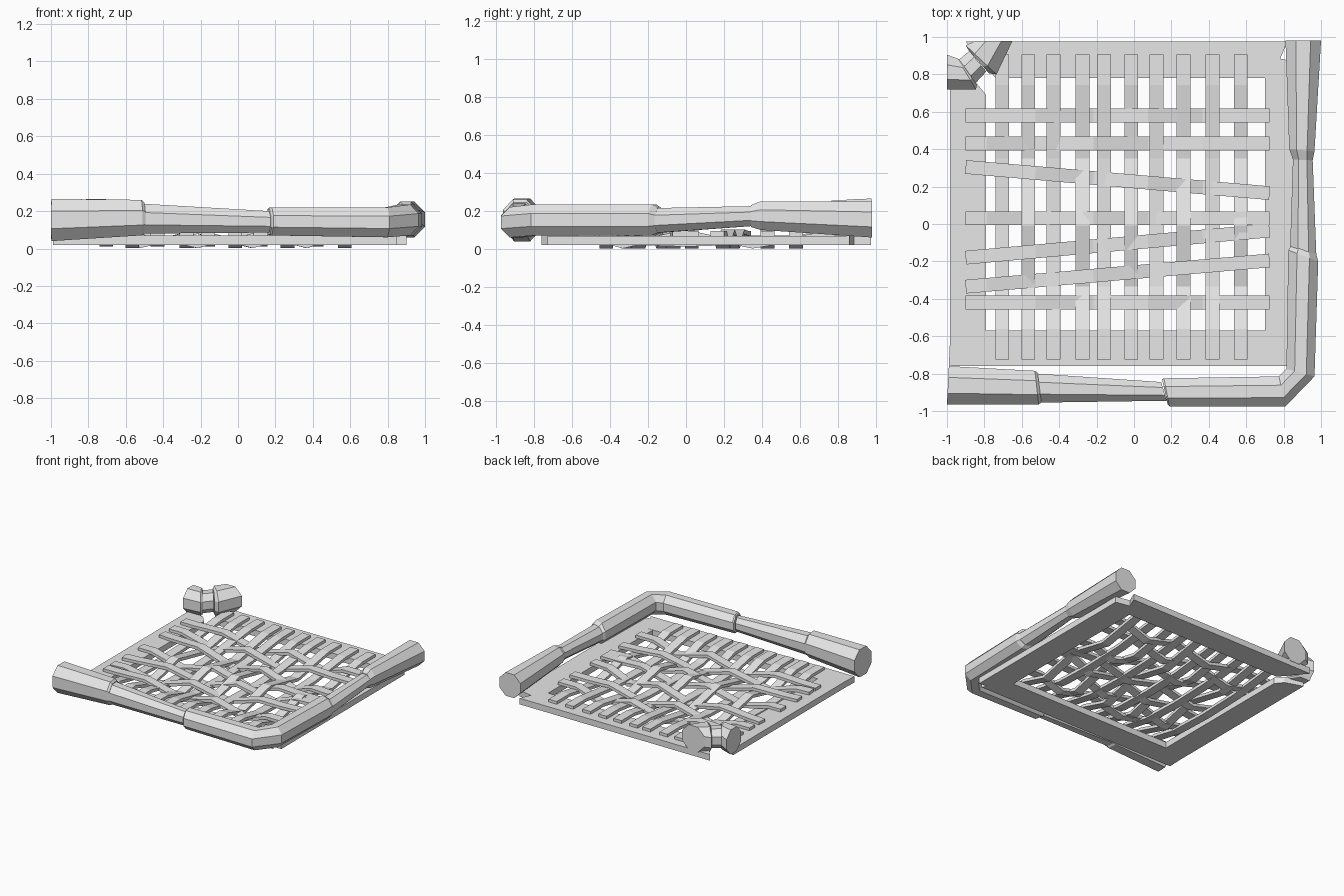
import bpy, bmesh, math
from mathutils import Vector

cube = bpy.data.objects.get("Cube")
if cube:
    bpy.data.objects.remove(cube, do_unlink=True)

grey = bpy.data.materials.new("plain_grey")
grey.use_nodes = True
COLOUR = (0.8, 0.8, 0.8, 1)
grey.diffuse_color = COLOUR
grey.node_tree.nodes["Principled BSDF"].inputs["Base Color"].default_value = COLOUR


def loft(name, rings):
    """Join a row of closed rings into a capped solid."""
    bm = bmesh.new()
    rows = [[bm.verts.new(p) for p in ring] for ring in rings]
    n = len(rows[0])
    for a, b in zip(rows, rows[1:]):
        for i in range(n):
            j = (i + 1) % n
            bm.faces.new((a[i], a[j], b[j], b[i]))
    bm.faces.new(rows[0])
    bm.faces.new(rows[-1])
    bmesh.ops.recalc_face_normals(bm, faces=bm.faces)
    mesh = bpy.data.meshes.new(name)
    bm.to_mesh(mesh)
    bm.free()
    mesh.materials.append(grey)
    obj = bpy.data.objects.new(name, mesh)
    bpy.context.collection.objects.link(obj)
    return obj


def octagon(x1, y1, x2, y2, low, high):
    """Upright eight-sided ring between two plan points and two heights."""
    a, b = Vector((x1, y1, 0)), Vector((x2, y2, 0))
    grow = 0.5 / math.cos(math.pi / 8)
    ring = []
    for i in range(8):
        t = math.pi / 8 + i * math.pi / 4
        p = (a + b) / 2 + (b - a) * grow * math.cos(t)
        p.z = (low + high) / 2 + (high - low) * grow * math.sin(t)
        ring.append(p)
    return ring


def tube(name, *sections):
    return loft(name, [octagon(*s) for s in sections])


def plank(name, outline, low=0.02, high=0.07):
    return loft(name, [[(x, y, z) for x, y in outline] for z in (low, high)])


def slat(name, start, end, knots, width=0.073, thick=0.024):
    """Bent strip; knots pair a fraction of the length with a height."""
    a, b = Vector((*start, 0)), Vector((*end, 0))
    d = (b - a).normalized()
    side = Vector((-d.y, d.x, 0)) * width / 2
    up = Vector((0, 0, thick / 2))
    rings = []
    for f, z in knots:
        c = a.lerp(b, f) + Vector((0, 0, z))
        rings.append([c - side - up, c + side - up, c + side + up, c - side + up])
    return loft(name, rings)


# Flat frame planks
plank("front_plank", [(-.99, -.76), (.85, -.76), (.75, -.57), (-.79, -.57),
                      (-.79, -.69), (-.985, -.65)])
plank("side_plank_a", [(-.985, -.65), (-.79, -.69), (-.79, .69), (-.84, .75), (-.985, .8)])
plank("back_plank", [(-.9, .975), (-.74, .78), (.7, .78), (.78, .88), (.82, .975)])
plank("side_plank_b", [(.7, .9), (.9, .86), (.9, -.73), (.82, -.72), (.75, -.57), (.7, -.57)],
      high=0.069)

# Lengthwise slats, woven alternately high and low
REST, LOW, HIGH = 0.081, 0.014, 0.09
for i, x in enumerate([-.705, -.565, -.43, -.275, -.16, -.015, .12, .265, .42, .57]):
    u, v = (LOW, HIGH) if i % 2 else (0.035, LOW + 0.01)
    knots = [(0, REST), (.1, REST), (.24, u), (.44, v), (.66, u), (.9, REST), (1, REST)]
    slat(f"long_slat_{i + 1}", (x, -.725), (x, .905), knots)

# Crosswise slats, some of them skewed
cross = [(.58, .58), (.43, .43), (.305, .165), (.03, .03),
         (-.18, -.035), (-.335, -.195), (-.42, -.42)]
for i, (y1, y2) in enumerate(cross):
    u, v = (LOW, HIGH) if i % 2 else (HIGH, LOW)
    knots = [(0, REST), (.07, REST), (.23, u), (.42, v), (.6, u), (.78, v),
             (.9, REST), (1, REST)]
    slat(f"cross_slat_{i + 1}", (-.9, y1), (.725, y2), knots)

# Jointed pole along the front
tube("front_pole_end",
     (-1, -.965, -.99, -.76, .04, .265),
     (-.51, -.965, -.53, -.785, .07, .26),
     (-.495, -.955, -.515, -.795, .08, .245))
tube("front_pole_middle",
     (-.52, -.955, -.52, -.8, .08, .24),
     (.175, -.945, .145, -.845, .085, .2))

# Pole turning the corner, narrow in its middle joint, then widening to its end
tube("corner_pole",
     (.18, -.965, .15, -.83, .075, .21),
     (.19, -.975, .16, -.825, .07, .22),
     (.81, -.975, .775, -.815, .06, .22),
     (.965, -.815, .815, -.775, .07, .235),
     (.985, -.2, .825, -.14, .07, .235),
     (.975, -.165, .84, -.115, .085, .215))
tube("side_pole_middle",
     (.975, -.17, .835, -.12, .085, .215),
     (.955, .35, .85, .35, .12, .225))
tube("side_pole_end",
     (.955, .34, .85, .345, .115, .23),
     (.965, .39, .83, .4, .1, .25),
     (1, .98, .81, .98, .06, .25))

# Broken pole elbow cutting across the back corner
tube("elbow_stub_a",
     (-1, .72, -1, .905, .05, .25),
     (-.845, .72, -.945, .885, .06, .255),
     (-.84, .745, -.935, .88, .07, .245))
tube("elbow_joint",
     (-.85, .75, -.94, .875, .075, .235),
     (-.79, .815, -.88, .925, .08, .235))
tube("elbow_stub_b",
     (-.775, .805, -.885, .93, .07, .245),
     (-.735, .8, -.9, .955, .055, .26),
     (-.65, .978, -.85, .978, .06, .265))
